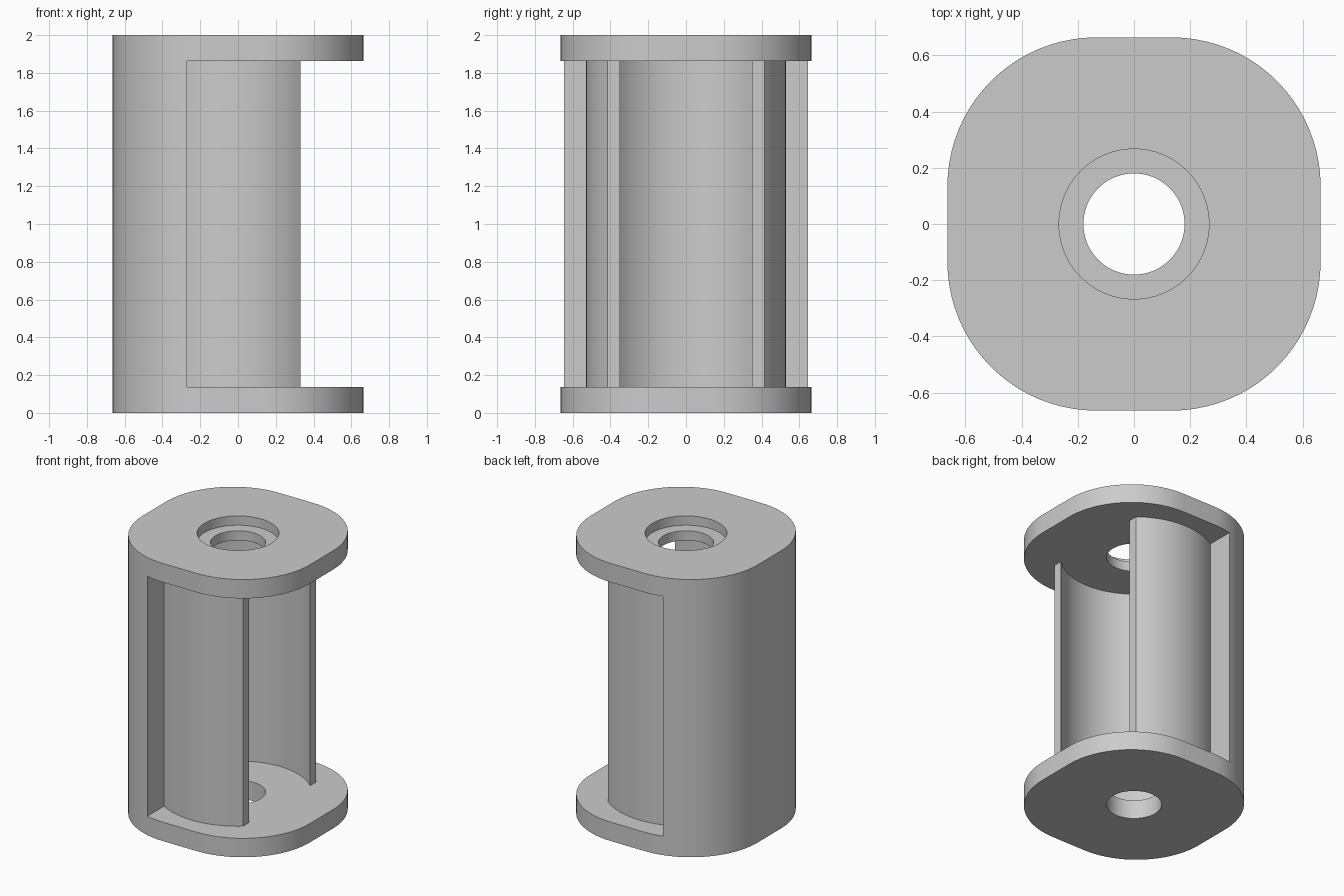
import bpy, bmesh
from math import sin, cos, pi, acos

cube = bpy.data.objects.get("Cube")
if cube:
    bpy.data.objects.remove(cube, do_unlink=True)

HALF, CORNER = 0.664, 0.53         # rounded square plan
OUTER_R, INNER_R = 0.53, 0.48      # thin tube wall
BACK_X, LIP_X = -0.27, 0.33        # solid back edge, open front edge
PLATE, HEIGHT = 0.136, 2.0
HOLE_R, RECESS_R, RECESS = 0.18, 0.267, 0.067


def arc(r, a0, a1, n, cx=0, cy=0):
    return [(cx + r * cos(a0 + (a1 - a0) * i / n),
             cy + r * sin(a0 + (a1 - a0) * i / n)) for i in range(n + 1)]


def prism(name, section, z0, z1):
    bm = bmesh.new()
    face = bm.faces.new([bm.verts.new((x, y, z0)) for x, y in section])
    top = bmesh.ops.extrude_face_region(bm, geom=[face])["geom"]
    bmesh.ops.translate(bm, vec=(0, 0, z1 - z0),
                        verts=[v for v in top if isinstance(v, bmesh.types.BMVert)])
    bmesh.ops.recalc_face_normals(bm, faces=bm.faces)
    mesh = bpy.data.meshes.new(name)
    bm.to_mesh(mesh)
    bm.free()
    obj = bpy.data.objects.new(name, mesh)
    bpy.context.collection.objects.link(obj)
    return obj


def disc(r):
    return arc(r, 0, 2 * pi, 64)[:-1]


# Solid block with rounded corners
c = HALF - CORNER
plan = []
for i, (sx, sy) in enumerate([(1, 1), (-1, 1), (-1, -1), (1, -1)]):
    plan += arc(CORNER, i * pi / 2, (i + 1) * pi / 2, 20, sx * c, sy * c)
body = prism("spool_body", plan, 0, HEIGHT)

# Space between the end plates: everything but the solid back and tube wall
a_back, a_lip = acos(BACK_X / OUTER_R), acos(LIP_X / OUTER_R)
a_in = acos(LIP_X / INNER_R)
gap = [(BACK_X, -1), (1, -1), (1, 1), (BACK_X, 1)]
gap += arc(OUTER_R, a_back, a_lip, 20)
gap += arc(INNER_R, a_in, 2 * pi - a_in, 60)
gap += arc(OUTER_R, -a_lip, -a_back, 20)

cutters = [
    prism("side_gap_cutter", gap, PLATE, HEIGHT - PLATE),
    prism("axle_hole_cutter", disc(HOLE_R), -0.2, HEIGHT + 0.2),
    prism("top_recess_cutter", disc(RECESS_R), HEIGHT - RECESS, HEIGHT + 0.2),
]

bpy.ops.object.select_all(action="DESELECT")
bpy.context.view_layer.objects.active = body
body.select_set(True)
for cutter in cutters:
    cutter.hide_render = True
    mod = body.modifiers.new(cutter.name, "BOOLEAN")
    mod.operation, mod.solver, mod.object = "DIFFERENCE", "EXACT", cutter
    bpy.ops.object.modifier_apply(modifier=mod.name)
    bpy.data.objects.remove(cutter, do_unlink=True)

# Plain grey finish
grey = bpy.data.materials.new("light_grey")
grey.use_nodes = True
colour = (0.6, 0.6, 0.6, 1)
grey.diffuse_color = colour
grey.node_tree.nodes["Principled BSDF"].inputs["Base Color"].default_value = colour
body.data.materials.clear()
body.data.materials.append(grey)
bpy.ops.object.shade_smooth_by_angle(angle=pi / 6)
